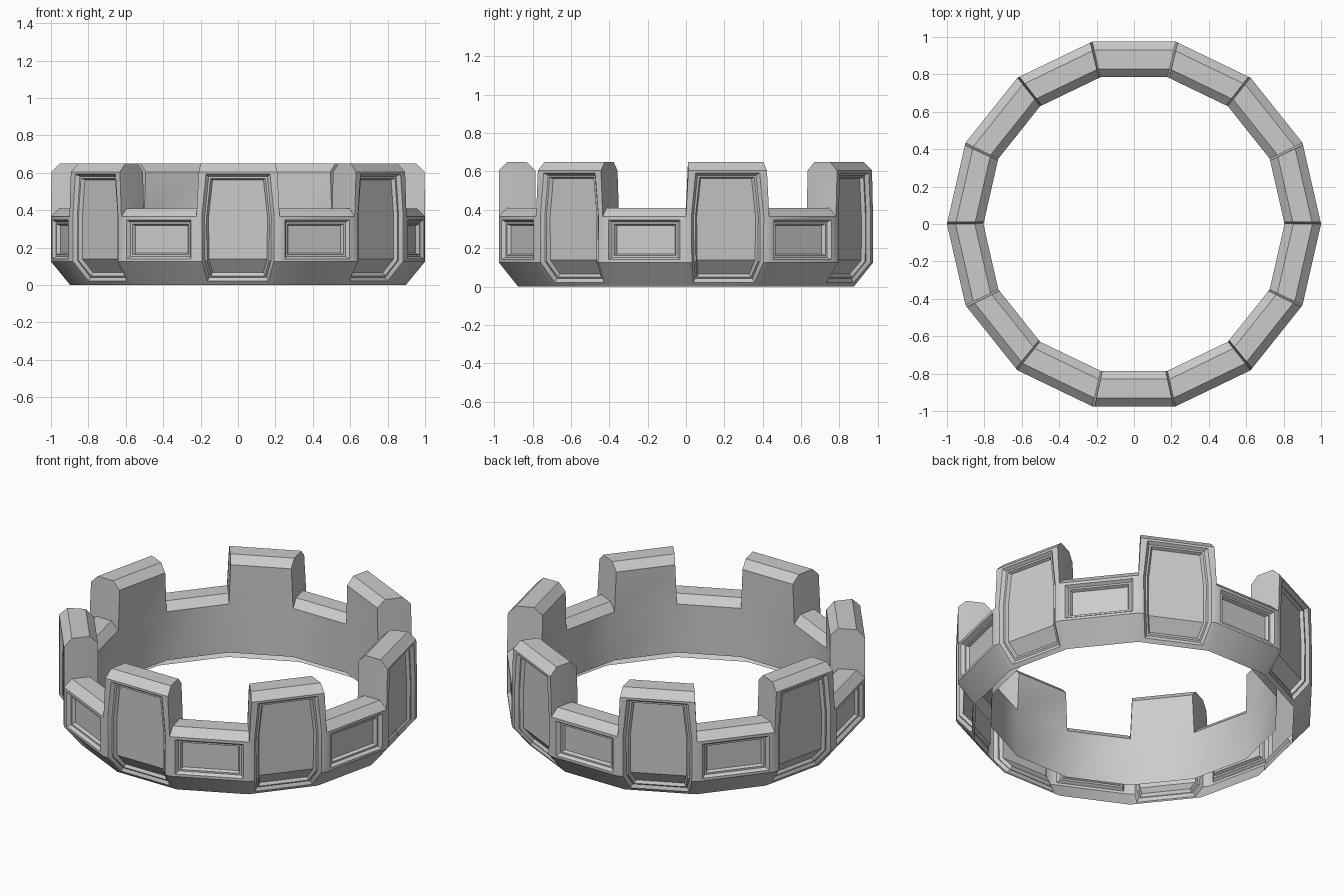
import bpy, bmesh
from math import pi, tan, sin, cos, radians

if "Cube" in bpy.data.objects:
    bpy.data.objects.remove(bpy.data.objects["Cube"])

N = 14                      # sides: tall and low segments alternate
HALF = pi / N
TALL, LOW = 0.65, 0.41
bm = bmesh.new()


def put(k, p):
    """Segment-local (u across, d outward, z up) to a world vertex."""
    u, d, z = p
    a = -pi / 2 + k * 2 * HALF
    s = u * d * tan(HALF)
    return bm.verts.new((d * cos(a) - s * sin(a), d * sin(a) + s * cos(a), z))


def quad(k, *pts):
    bm.faces.new([put(k, p) for p in pts])


def strip(k, levels):
    """Full-width quads through mirrored levels."""
    for (u, d, z), (v, e, w) in zip(levels, levels[1:]):
        quad(k, (-u, d, z), (u, d, z), (v, e, w), (-v, e, w))


def ring(k, a, b):
    """Frame of quads between two mirrored outlines."""
    for i in range(len(a) - 1):
        (u, d, z), (v, e, w) = a[i], a[i + 1]
        (p, f, x), (q, g, y) = b[i], b[i + 1]
        for s in (1, -1):
            quad(k, (s * u, d, z), (s * v, e, w), (s * q, g, y), (s * p, f, x))
    strip(k, [a[0], b[0]])
    strip(k, [b[-1], a[-1]])


def crest(u, top):
    """Chamfered cap profile, outside to inside."""
    return [(u, .975, top - .045), (u, .93, top), (u, .83, top), (u, .785, top - .045)]


def panel(k, outline, loops):
    """Stepped recess: frame, bevel, ledge, second bevel and floor."""
    prev = outline
    for loop in loops:
        ring(k, prev, loop)
        prev = loop
    strip(k, prev)


def tall_loop(i, s):
    """Panel outline inset by i and sunk by s, bending over the lower chamfer."""
    w = i / .22
    zb = .02 + i * .8
    return [(.81 - w, .875 + .8 * zb - .78 * s, zb + .62 * s),
            (.86 - w, .975 - s, .125 + .35 * s),
            (.87 - w, .975 - s, .365),
            (.77 - w, .975 - s, .592 - i)]


def low_loop(i, s):
    return [(.86 - i / .22, .975 - s, .14 + i), (.86 - i / .22, .975 - s, .348 - i)]


STEPS = [(0, 0), (.012, .018), (.022, .018), (.03, .036)]
low_crest = crest(1, LOW)

for k in range(N):
    if k % 2 == 0:
        # tall merlon with a long bent panel
        cap = crest(.945, TALL)
        outline = [(1, .875, 0), (1, .975, .125), low_crest[0], cap[0]]
        panel(k, outline, [tall_loop(i, s) for i, s in STEPS])
        strip(k, cap + [low_crest[3], (1, .785, .07)])
        # merlon side walls
        for s in (1, -1):
            for i in range(3):
                quad(k, *[(s * u, d, z) for u, d, z in
                          (low_crest[i], low_crest[i + 1], cap[i + 1], cap[i])])
    else:
        # low wall with a small rectangular panel
        strip(k, [(1, .875, 0), (1, .975, .125)])
        panel(k, [(1, .975, .125), low_crest[0]], [low_loop(i, s) for i, s in STEPS])
        strip(k, low_crest + [(1, .785, .07)])

# weld the segments into one shell, open underneath
bmesh.ops.remove_doubles(bm, verts=bm.verts, dist=0.0005)
bmesh.ops.recalc_face_normals(bm, faces=bm.faces)
mesh = bpy.data.meshes.new("crenellated_ring")
bm.to_mesh(mesh)
bm.free()
obj = bpy.data.objects.new("crenellated_ring", mesh)
bpy.context.collection.objects.link(obj)
bpy.context.view_layer.objects.active = obj
obj.select_set(True)
bpy.ops.object.shade_smooth_by_angle(angle=radians(27))
